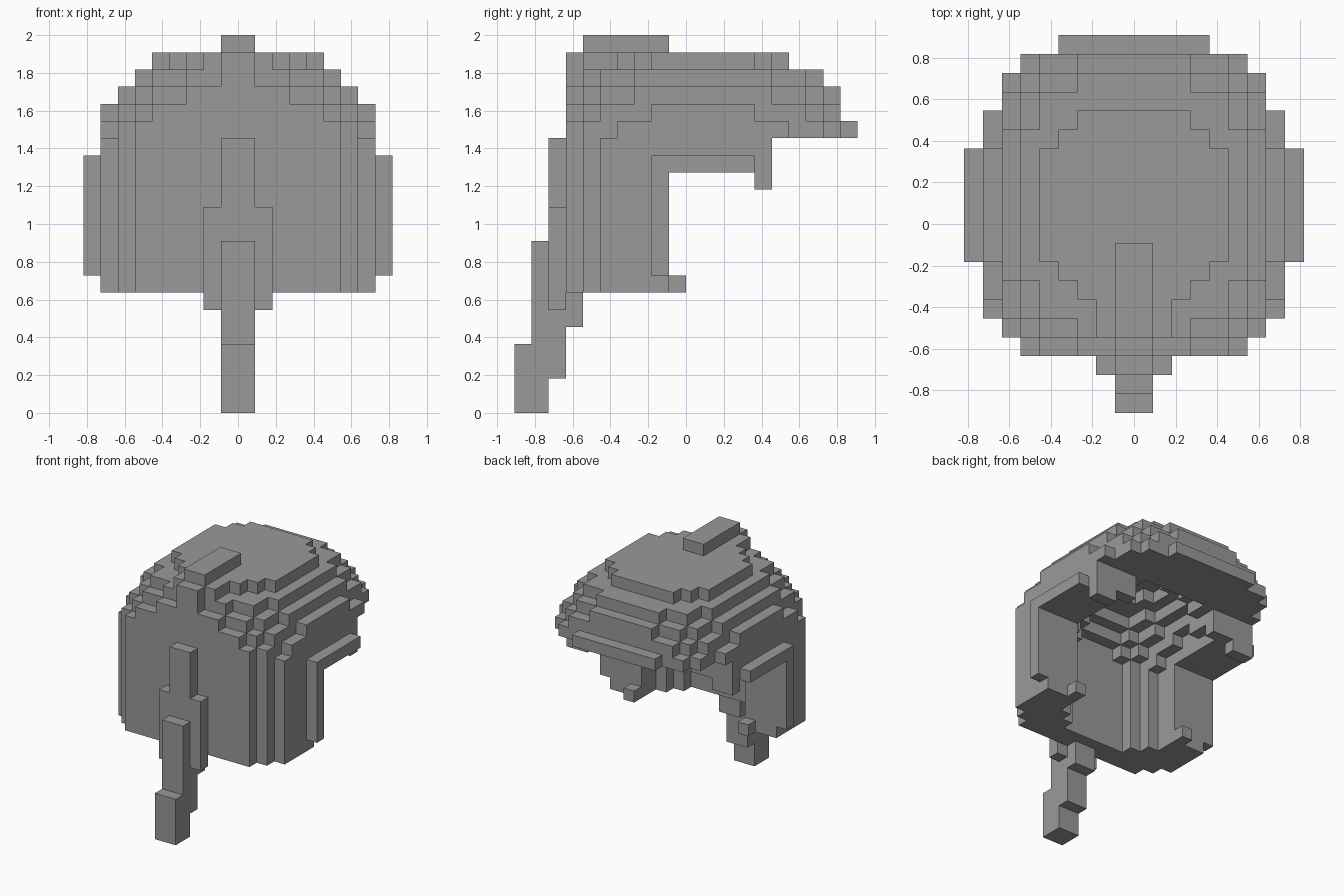
import bpy, bmesh
from mathutils import Vector

U = 1 / 11  # size of one block

cube = bpy.data.objects.get("Cube")
if cube:
    bpy.data.objects.remove(cube, do_unlink=True)

grey = bpy.data.materials.new("hair_grey")
grey.use_nodes = True
colour = (0.32, 0.32, 0.32, 1)
grey.diffuse_color = colour
grey.node_tree.nodes["Principled BSDF"].inputs["Base Color"].default_value = colour


def box(xs, ys, zs):
    """All block cells inside three half-open ranges."""
    return {(x, y, z) for x in range(*xs) for y in range(*ys) for z in range(*zs)}


def mirrored(cells):
    return cells | {(-x - 1, y, z) for x, y, z in cells}


def build(name, cells, hidden):
    """Make a blocky mesh with only the exposed faces of the cells."""
    bm = bmesh.new()
    verts = {}

    def vert(p):
        key = tuple(p)
        if key not in verts:
            verts[key] = bm.verts.new(Vector(key) * U)
        return verts[key]

    for cell in cells:
        for axis in range(3):
            for side in (0, 1):
                near = list(cell)
                near[axis] += 2 * side - 1
                if tuple(near) in hidden:
                    continue
                a, b = (axis + 1) % 3, (axis + 2) % 3
                ring = []
                for da, db in ((0, 0), (1, 0), (1, 1), (0, 1)):
                    p = list(cell)
                    p[axis] += side
                    p[a] += da
                    p[b] += db
                    ring.append(vert(p))
                bm.faces.new(ring if side else ring[::-1])
    bmesh.ops.dissolve_limit(bm, angle_limit=0.01, verts=bm.verts, edges=bm.edges)
    mesh = bpy.data.meshes.new(name)
    bm.to_mesh(mesh)
    bm.free()
    mesh.materials.append(grey)
    obj = bpy.data.objects.new(name, mesh)
    bpy.context.collection.objects.link(obj)


# Dome outline per layer: row where each half width begins
wall = {-7: 6, -6: 7, -5: 8, 6: 7, 8: 6, 9: 4, 10: 0}
layers = {z: wall for z in range(7, 16)}
layers[16] = {-7: 6, -6: 7, -4: 8, 6: 7, 8: 6, 9: 4, 10: 0}
layers[17] = {-7: 5, -6: 6, -5: 7, -2: 8, 4: 7, 7: 6, 8: 5, 9: 0}
layers[18] = {-7: 3, -6: 5, -5: 6, -3: 7, 5: 6, 7: 5, 8: 3, 9: 0}
layers[19] = {-7: 1, -6: 3, -5: 5, -3: 6, 5: 5, 7: 3, 8: 0}
layers[20] = {-7: 1, -6: 2, -4: 3, -3: 4, -2: 5, 4: 4, 5: 3, 6: 0}

solid = set()
for z, outline in layers.items():
    for y in range(-7, 10):
        w = outline[max(row for row in outline if row <= y)]
        solid |= box((-w, w), (y, y + 1), (z, z + 1))


def in_head(c):
    # Hollow for the head, leaving thick hair beside, behind and above it
    x, y, z = c
    return y < 5 and box((x - 3, x + 4), (y - 2, y + 3), (z, z + 3)) <= solid


def kept(c):
    # Open the face side below the fringe
    x, y, z = c
    return z >= 16 or y < -1 or (z >= 14 and y < 5)


shell = {c for c in solid if kept(c) and not in_head(c)}

# Sideburn and temple tips at the edge of the face opening
shell |= mirrored(box((5, 6), (-1, 0), (7, 8)) | box((6, 8), (4, 5), (13, 14)))

# Raised strands over each ear
strands = mirrored(box((8, 9), (-2, -1), (8, 15)) | box((8, 9), (-2, 4), (14, 15)))

# Ponytail stepping outwards as it hangs
tail = (box((-1, 1), (-10, -9), (0, 4)) | box((-1, 1), (-9, -8), (0, 10))
        | box((-1, 1), (-8, -7), (2, 16)) | box((-2, 2), (-8, -7), (6, 12))
        | box((-1, 1), (-7, -6), (5, 7)))

# Ridge on the crown
ridge = box((-1, 1), (-6, -1), (21, 22))

parts = {"hair_shell": shell, "ear_strands": strands, "ponytail": tail, "crown_ridge": ridge}
everything = set().union(*parts.values())
for name, cells in parts.items():
    build(name, cells, everything)
